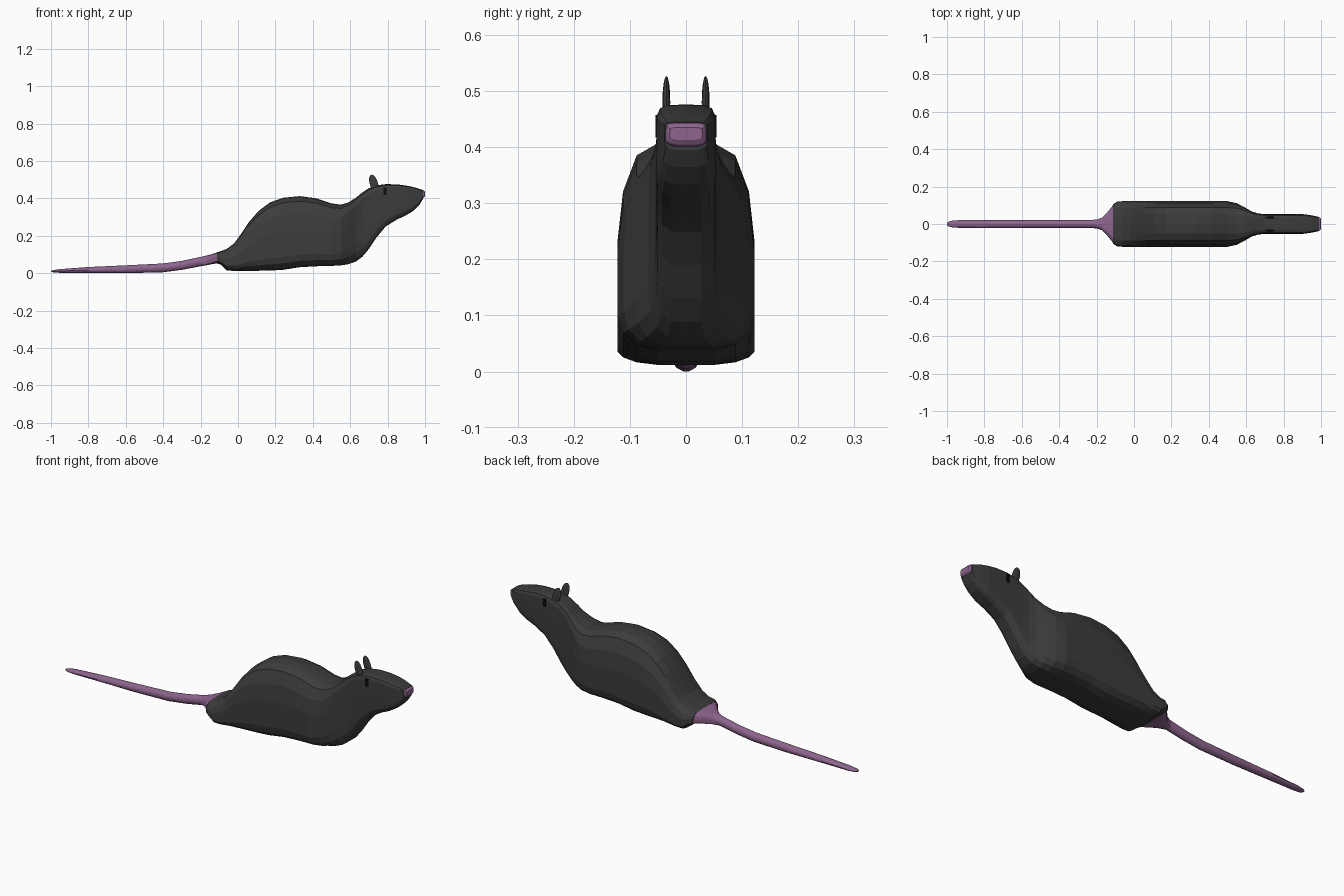
import bpy, bmesh

def material(name, rgb):
    m = bpy.data.materials.new(name)
    m.diffuse_color = (*rgb, 1)
    return m

FUR = material("dark_fur", (0.045, 0.045, 0.045))
SKIN = material("pink_skin", (0.27, 0.13, 0.27))
BLACK = material("eye_black", (0.004, 0.004, 0.004))

# half cross-sections as (width fraction, height fraction), top to bottom
TORSO = [(0, 1), (.42, .985), (.72, .93), (.92, .76), (1, .53),
         (1, .18), (.92, .09), (.72, .03), (.42, 0), (0, 0)]
HEAD = [(0, 1), (.6, .995), (.87, .97), (.98, .9), (1, .6),
        (1, .28), (.96, .14), (.8, .05), (.5, 0), (0, 0)]
ROUND = [(0, 1), (.38, .96), (.71, .85), (.92, .69), (1, .5),
         (.92, .31), (.71, .15), (.38, .04), (.2, 0), (0, 0)]

def loft(name, sections, shape, mats):
    """Skin rings given as (x, z bottom, z top, half width)."""
    bm = bmesh.new()
    rings = []
    for x, zb, zt, w in sections:
        half = shape(x)
        outline = half + [(-a, b) for a, b in reversed(half[1:-1])]
        rings.append([bm.verts.new((x, a * w, zb + b * (zt - zb))) for a, b in outline])
    n = len(rings[0])
    for r, s in zip(rings, rings[1:]):
        for i in range(n):
            bm.faces.new((r[i], r[(i + 1) % n], s[(i + 1) % n], s[i]))
    bm.faces.new(rings[0])
    bm.faces.new(rings[-1])
    bmesh.ops.recalc_face_normals(bm, faces=bm.faces)
    me = bpy.data.meshes.new(name)
    bm.to_mesh(me)
    bm.free()
    for m in mats:
        me.materials.append(m)
    ob = bpy.data.objects.new(name, me)
    bpy.context.collection.objects.link(ob)
    return ob

def body_shape(x):
    t = min(1, max(0, (x - .52) / .13))
    return [(a[0] + (b[0] - a[0]) * t, a[1] + (b[1] - a[1]) * t)
            for a, b in zip(TORSO, HEAD)]

# body and head
body = loft("body", [
    (-.112, .052, .112, .105), (-.09, .045, .118, .12), (-.06, .015, .13, .122),
    (-.02, .012, .16, .122), (.02, .012, .215, .122), (.06, .012, .275, .122),
    (.11, .013, .333, .122), (.17, .014, .378, .122), (.24, .018, .403, .122),
    (.33, .032, .412, .122), (.42, .037, .4, .122), (.5, .039, .373, .122),
    (.55, .042, .366, .111), (.59, .048, .378, .09), (.63, .062, .403, .067),
    (.665, .088, .432, .056), (.7, .13, .455, .053), (.74, .19, .47, .053),
    (.79, .25, .476, .053), (.85, .287, .475, .053), (.9, .31, .468, .053),
    (.94, .335, .46, .048), (.97, .365, .451, .042), (.988, .395, .445, .038),
], body_shape, [FUR])

# nose
loft("nose", [(.986, .4, .444, .037), (.995, .405, .441, .034), (1.0, .413, .435, .029)],
     lambda x: HEAD, [SKIN])

# tail
loft("tail", [
    (-1, .008, .012, .008), (-.985, .004, .017, .016), (-.95, .002, .022, .02),
    (-.8, .001, .033, .021), (-.6, 0, .042, .021), (-.4, .005, .052, .021),
    (-.3, .018, .066, .021), (-.2, .037, .087, .023), (-.17, .042, .094, .034),
    (-.14, .048, .102, .066), (-.11, .053, .112, .103),
], lambda x: ROUND if x < -.18 else TORSO, [SKIN])

# ears and eyes, one of each per side
for side, word in ((1, "left"), (-1, "right")):
    bpy.ops.mesh.primitive_uv_sphere_add(segments=12, ring_count=8, radius=1)
    ear = bpy.context.object
    ear.name = word + "_ear"
    for v in ear.data.vertices:
        x, y, z = v.co
        v.co = (.726 + x * .023 - z * .011, side * .035 + y * .007, .48 + z * .047)
    ear.data.materials.append(FUR)

    bpy.ops.mesh.primitive_cube_add(size=1)
    eye = bpy.context.object
    eye.name = word + "_eye"
    for v in eye.data.vertices:
        x, y, z = v.co
        v.co = (.786 + x * .018, side * .046 + y * .017, .437 + z * .04)
    eye.data.materials.append(BLACK)
